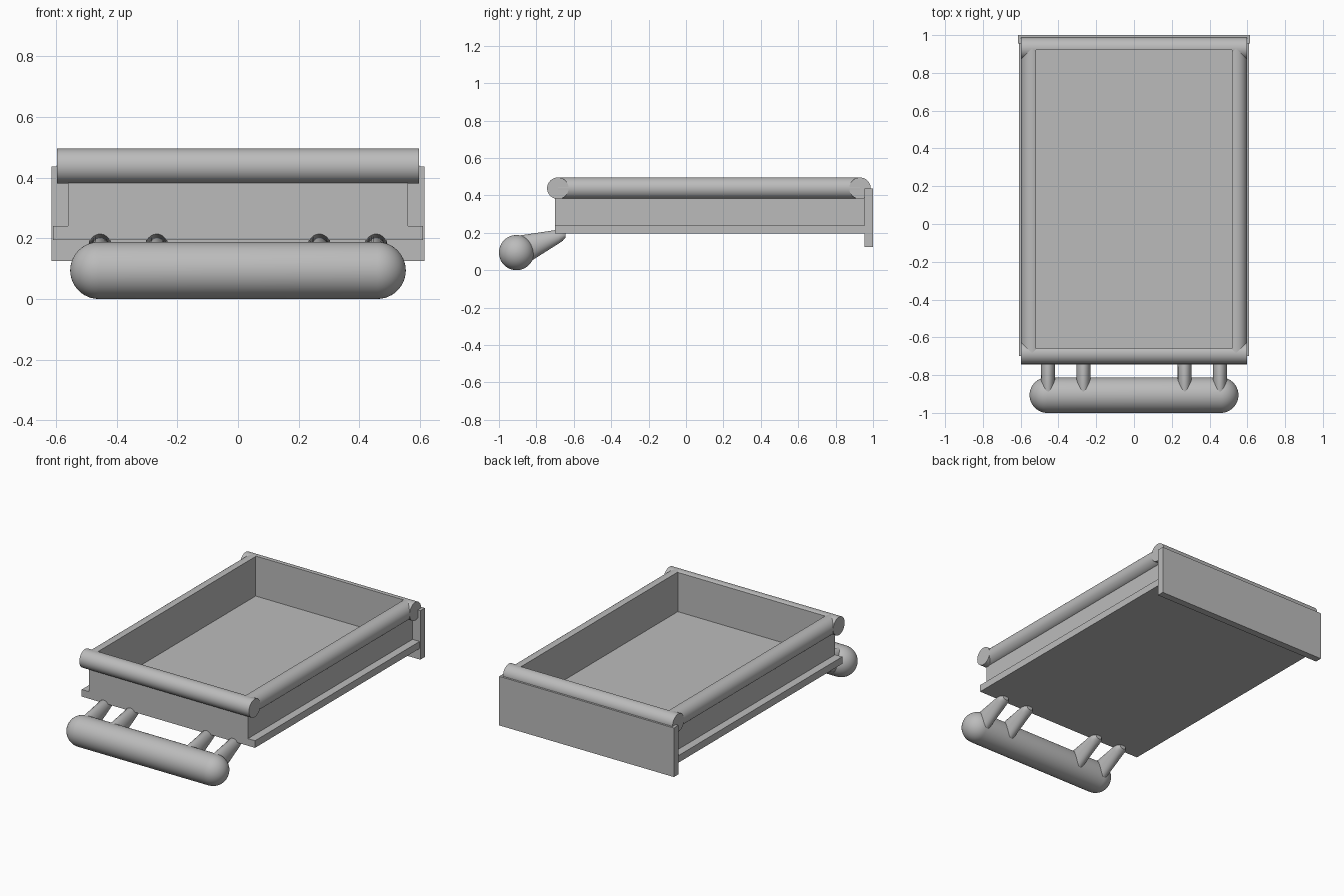
import bpy, math
from mathutils import Vector

cube = bpy.data.objects.get("Cube")
if cube:
    bpy.data.objects.remove(cube, do_unlink=True)

grey = bpy.data.materials.new("plain_grey")
grey.use_nodes = True
grey.diffuse_color = (0.5, 0.5, 0.5, 1)
grey.node_tree.nodes["Principled BSDF"].inputs["Base Color"].default_value = (0.5, 0.5, 0.5, 1)


def finish(obj, name, smooth=False):
    obj.name = name
    obj.data.name = name
    obj.data.materials.clear()
    obj.data.materials.append(grey)
    if smooth:
        select(obj)
        bpy.ops.object.shade_smooth_by_angle(angle=math.radians(35))
    return obj


def select(obj):
    bpy.ops.object.select_all(action='DESELECT')
    obj.select_set(True)
    bpy.context.view_layer.objects.active = obj


def box(name, low, high):
    low, high = Vector(low), Vector(high)
    bpy.ops.mesh.primitive_cube_add(size=1, location=(low + high) / 2)
    obj = bpy.context.object
    obj.scale = high - low
    bpy.ops.object.transform_apply(location=False, rotation=False, scale=True)
    return finish(obj, name)


def rod(name, start, end, radius):
    start, end = Vector(start), Vector(end)
    axis = end - start
    bpy.ops.mesh.primitive_cylinder_add(
        vertices=64, radius=radius, depth=axis.length, location=(start + end) / 2,
        rotation=axis.to_track_quat('Z', 'Y').to_euler())
    return finish(bpy.context.object, name)


def carve(obj, cutter):
    mod = obj.modifiers.new("cavity", 'BOOLEAN')
    mod.operation = 'DIFFERENCE'
    mod.solver = 'EXACT'
    mod.object = cutter
    select(obj)
    bpy.ops.object.modifier_apply(modifier=mod.name)


def loft(name, rings):
    # Skin a row of equal-sized point rings and cap both ends
    n = len(rings[0])
    verts = [p for ring in rings for p in ring]
    faces = [(r * n + i, r * n + (i + 1) % n, (r + 1) * n + (i + 1) % n, (r + 1) * n + i)
             for r in range(len(rings) - 1) for i in range(n)]
    faces += [tuple(reversed(range(n))), tuple(range(len(verts) - n, len(verts)))]
    mesh = bpy.data.meshes.new(name)
    mesh.from_pydata(verts, [], faces)
    obj = bpy.data.objects.new(name, mesh)
    bpy.context.collection.objects.link(obj)
    return finish(obj, name, True)


# Bed: floor plate, walls and tailgate
box("floor_plate", (-0.61, -0.70, 0.195), (0.61, 0.96, 0.24))
walls = box("bed_walls", (-0.56, -0.70, 0.20), (0.56, 0.96, 0.44))
box("tailgate", (-0.615, 0.955, 0.125), (0.615, 1.0, 0.437))

# Round top rails, trimmed flush with the inside of the bed
RAIL_R, RAIL_Z, FRONT_Y, BACK_Y = 0.0575, 0.438, -0.685, 0.93
rails = [
    rod("front_rail", (-0.597, FRONT_Y, RAIL_Z), (0.597, FRONT_Y, RAIL_Z), RAIL_R),
    rod("back_rail", (-0.597, BACK_Y, RAIL_Z), (0.597, BACK_Y, RAIL_Z), RAIL_R)]
for side, sx in (("left", 1), ("right", -1)):
    rails.append(rod(side + "_rail", (sx * 0.54, FRONT_Y, RAIL_Z),
                     (sx * 0.54, BACK_Y, RAIL_Z), RAIL_R))

cavity = box("cavity_cutter", (-0.52, -0.66, 0.24), (0.52, 0.92, 0.60))
cavity.hide_render = True
for part in [walls] + rails:
    carve(part, cavity)
for rail in rails:
    finish(rail, rail.name, True)
bpy.data.objects.remove(cavity, do_unlink=True)

# Bumper: a capsule lofted along x
BUMP_R, BUMP_HALF, BUMP_Y = 0.094, 0.553, -0.906
STEPS, SIDES = 12, 48
cap = [math.pi / 2 * (0.02 + 0.98 * i / STEPS) for i in range(STEPS + 1)]
profile = [(-(BUMP_HALF - BUMP_R) - BUMP_R * math.cos(a), BUMP_R * math.sin(a)) for a in cap]
profile += [(-x, r) for x, r in reversed(profile)]
turn = [math.tau * i / SIDES for i in range(SIDES)]
loft("bumper", [[(x, BUMP_Y + r * math.cos(t), BUMP_R + r * math.sin(t)) for t in turn]
                for x, r in profile])

# Tapered bumper brackets: (y, centre z, half width, half height) of each oval section
sections = [(-0.90, 0.094, 0.037, 0.09), (-0.68, 0.18, 0.037, 0.037),
            (-0.66, 0.182, 0.033, 0.026), (-0.645, 0.185, 0.02, 0.012)]
for side, sx in (("left", 1), ("right", -1)):
    for place, x in (("outer", 0.455), ("inner", 0.268)):
        loft(f"{side}_{place}_bracket",
             [[(sx * x + w * math.cos(-t), y, z + h * math.sin(-t)) for t in turn]
              for y, z, w, h in reversed(sections)][::-1])
